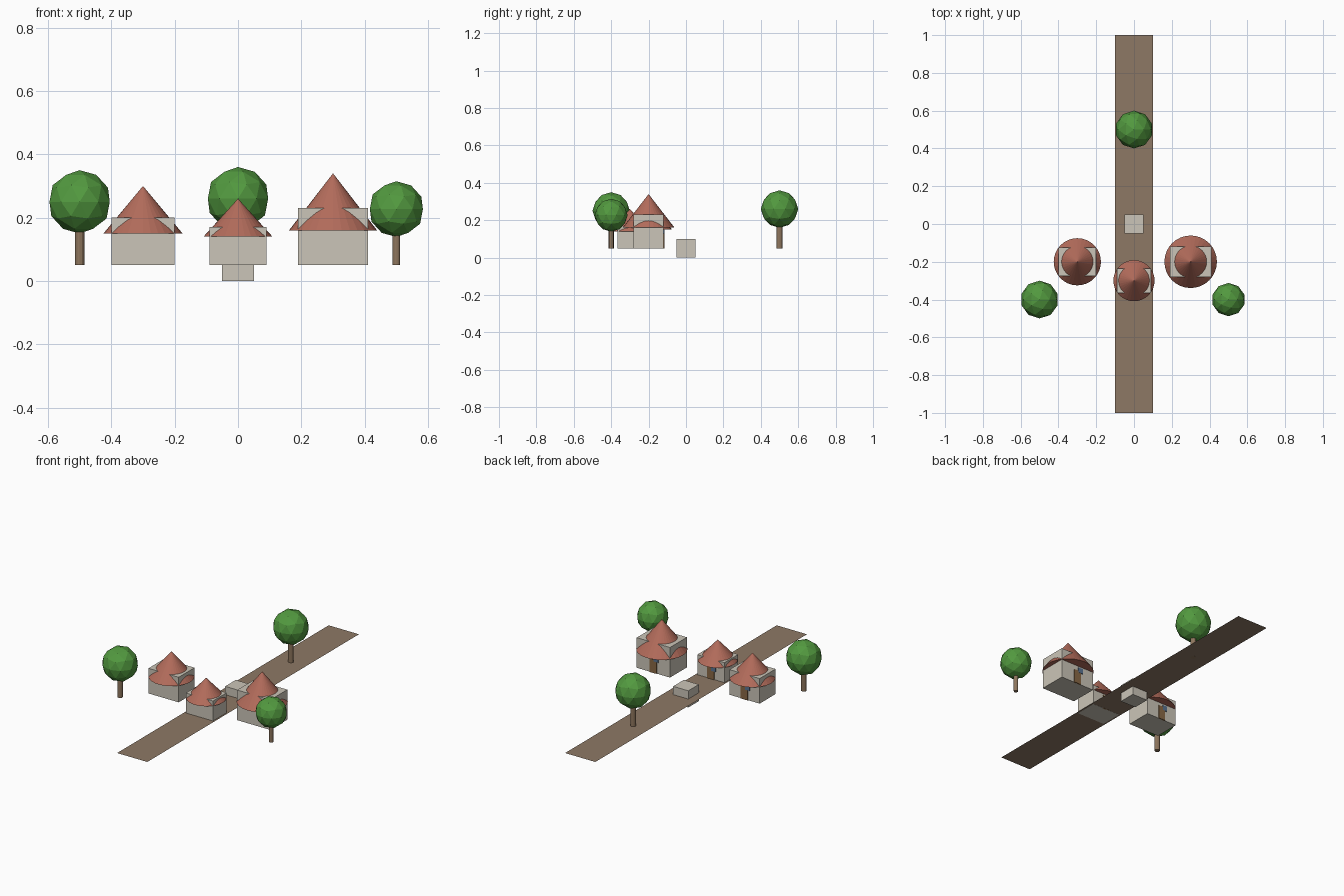
import bpy, math

if "Cube" in bpy.data.objects:
    bpy.data.objects.remove(bpy.data.objects["Cube"])


def material(name, rgb):
    m = bpy.data.materials.new(name)
    m.diffuse_color = (*rgb, 1)
    m.use_nodes = True
    m.node_tree.nodes["Principled BSDF"].inputs["Base Color"].default_value = m.diffuse_color
    return m


EARTH = material("earth_brown", (0.27, 0.19, 0.13))
STONE = material("pale_stone", (0.60, 0.56, 0.48))
TILE = material("terracotta", (0.45, 0.15, 0.105))
LEAF = material("leaf_green", (0.085, 0.32, 0.05))
BARK = material("bark_brown", (0.27, 0.18, 0.11))
WOOD = material("door_brown", (0.25, 0.14, 0.06))
GLASS = material("window_blue", (0.10, 0.17, 0.28))


def finish(name, mat):
    ob = bpy.context.object
    ob.name = name
    ob.data.materials.append(mat)
    return ob


def box(name, mat, centre, size):
    bpy.ops.mesh.primitive_cube_add(size=1, location=centre)
    ob = finish(name, mat)
    ob.scale = size
    return ob


GROUND = 0.05


def house(name, x, y, width, depth, height, roof_radius, eave):
    box(name + "_walls", STONE, (x, y, GROUND + height / 2), (width, depth, height))
    # conical roof, as tall as the walls
    bpy.ops.mesh.primitive_cone_add(vertices=32, radius1=roof_radius, radius2=0,
                                    depth=height, location=(x, y, eave + height / 2))
    finish(name + "_roof", TILE)
    # thin door and window plates on the back wall
    back = y + depth / 2
    box(name + "_door", WOOD, (x, back, GROUND + 0.04), (0.045, 0.008, 0.08))
    box(name + "_window", GLASS, (x - 0.02, back, eave - 0.025), (0.03, 0.0095, 0.03))


def tree(name, x, y, radius, centre_z, trunk_radius):
    # trunk reaches into the crown
    height = centre_z - radius / 2 - GROUND
    bpy.ops.mesh.primitive_cylinder_add(vertices=12, radius=trunk_radius, depth=height,
                                        location=(x, y, GROUND + height / 2))
    finish(name + "_trunk", BARK)
    bpy.ops.mesh.primitive_ico_sphere_add(subdivisions=2, radius=radius,
                                          location=(x, y, centre_z))
    finish(name + "_crown", LEAF)


# flat road
bpy.ops.mesh.primitive_plane_add(size=1, location=(0, 0, GROUND + 0.0005))
road = finish("road", EARTH)
road.scale = (0.2, 2, 1)

# stone block in the middle of the road
box("stone_block", STONE, (0, 0, 0.05), (0.1, 0.1, 0.1))

house("left_house", -0.3, -0.2, 0.20, 0.15, 0.15, 0.125, 0.15)
house("middle_house", 0.0, -0.3, 0.18, 0.13, 0.12, 0.109, 0.14)
house("right_house", 0.3, -0.2, 0.22, 0.16, 0.18, 0.139, 0.16)

tree("left_tree", -0.5, -0.4, 0.1, 0.25, 0.015)
tree("right_tree", 0.5, -0.4, 0.088, 0.227, 0.012)
tree("back_tree", 0.0, 0.5, 0.1, 0.26, 0.015)
